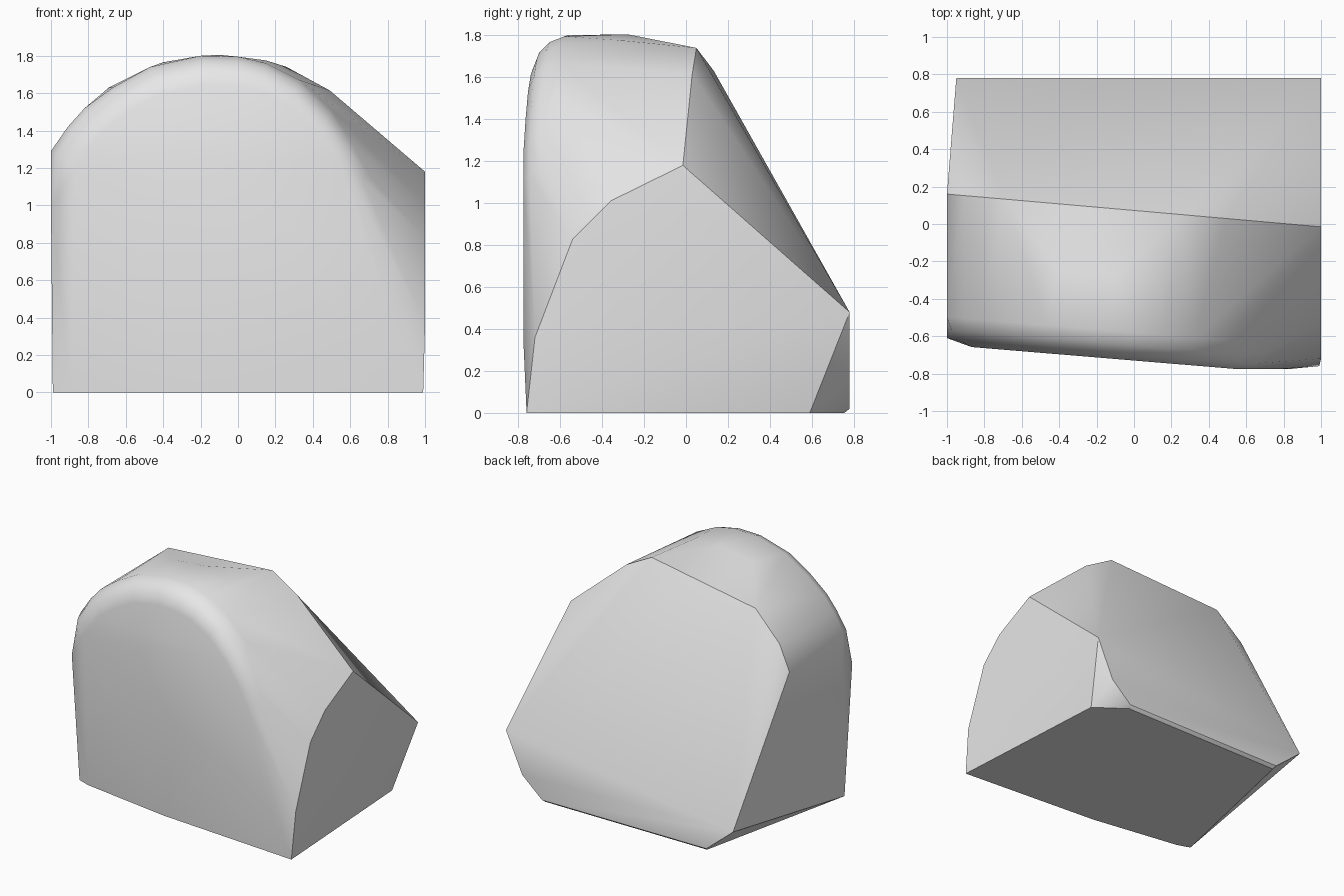
import bpy, bmesh
from mathutils import Vector

cube = bpy.data.objects.get("Cube")
if cube:
    bpy.data.objects.remove(cube, do_unlink=True)

# One plain grey stone colour
stone = bpy.data.materials.new("light grey")
stone.use_nodes = True
grey = (0.8, 0.8, 0.8, 1)
stone.diffuse_color = grey
stone.node_tree.nodes["Principled BSDF"].inputs["Base Color"].default_value = grey


def front_y(x):
    """Slightly skewed front plane."""
    return max(-0.775, -0.73 - 0.083 * x)


points = []

# Rounded front arch: the outline shrinks towards the front plane
arch = [(-1, 1.29), (-.91, 1.42), (-.82, 1.52), (-.67, 1.63), (-.47, 1.74),
        (-.2, 1.8), (0, 1.795), (.15, 1.76), (.33, 1.67), (.5, 1.51),
        (.63, 1.34), (.72, 1.17), (.82, .88), (.9, .6), (.98, .28)]
centre = Vector((-.05, .7))
for scale, depth in [(.86, 0), (.93, .03), (.975, .08), (1, .15)]:
    for p in arch:
        x, z = centre + (Vector(p) - centre) * scale
        points.append((x, front_y(x) + depth, z))

# Left edge of the front and the gently domed top
points += [(-1, -.61, 1.0), (-.4, -.25, 1.765), (-.1, -.28, 1.805), (.15, -.3, 1.775)]

# Crease between the dome and the sloping back
for x, z in [(-1, 1.23), (-.91, 1.42), (-.69, 1.63), (.26, 1.74), (.49, 1.615), (1, 1.18)]:
    points.append((x, .0725 - .0875 * x, z))

# Flat cut on the left side
points += [(1, y, z) for y, z in [(-.72, .36), (-.54, .83), (-.36, 1.01), (.78, .48)]]

# Short upright back wall
points += [(x, .78, z) for x, z in [(-.95, .21), (-.72, .02), (.69, .02), (.86, .17)]]

# Flat base
points += [(x, y, 0) for x, y in [(.99, -.76), (.91, .59), (.68, .755), (-.71, .755),
                                  (-.99, -.53), (-.89, -.565), (-.17, -.675)]]

# Wrap the points in a convex skin
bm = bmesh.new()
for p in points:
    bm.verts.new(p)
hull = bmesh.ops.convex_hull(bm, input=bm.verts)
inside = {v for v in hull["geom_interior"] + hull["geom_unused"]
          if isinstance(v, bmesh.types.BMVert)}
bmesh.ops.delete(bm, geom=list(inside), context="VERTS")
bmesh.ops.dissolve_limit(bm, angle_limit=0.02, verts=bm.verts, edges=bm.edges)
bmesh.ops.recalc_face_normals(bm, faces=bm.faces)

mesh = bpy.data.meshes.new("rock_block")
bm.to_mesh(mesh)
bm.free()
mesh.materials.append(stone)
rock = bpy.data.objects.new("rock_block", mesh)
bpy.context.collection.objects.link(rock)

# Smooth the rounded areas, keep the cut edges sharp
bpy.ops.object.select_all(action="DESELECT")
rock.select_set(True)
bpy.context.view_layer.objects.active = rock
bpy.ops.object.shade_smooth_by_angle(angle=0.52)
